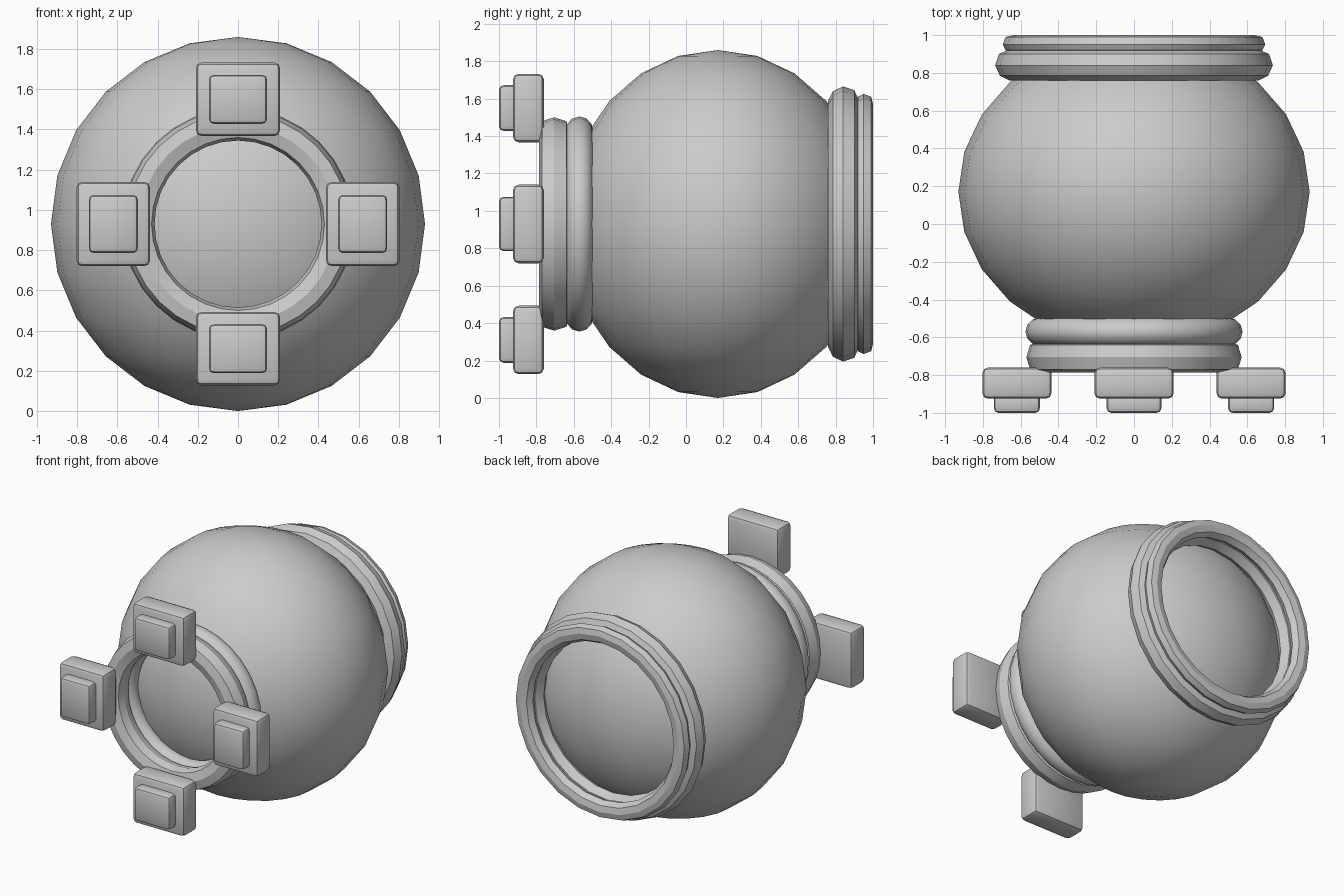
import bpy, bmesh, math
from mathutils import Matrix

if "Cube" in bpy.data.objects:
    bpy.data.objects.remove(bpy.data.objects["Cube"])

CZ = 0.93  # height of the central axis, which runs along y

grey = bpy.data.materials.new("light_grey")
grey.diffuse_color = (0.6, 0.6, 0.6, 1)
grey.use_nodes = True
grey.node_tree.nodes["Principled BSDF"].inputs["Base Color"].default_value = grey.diffuse_color


def finish(name, bm, angle):
    bmesh.ops.recalc_face_normals(bm, faces=bm.faces)
    me = bpy.data.meshes.new(name)
    bm.to_mesh(me)
    bm.free()
    me.materials.append(grey)
    ob = bpy.data.objects.new(name, me)
    bpy.context.collection.objects.link(ob)
    bpy.ops.object.select_all(action='DESELECT')
    ob.select_set(True)
    bpy.context.view_layer.objects.active = ob
    bpy.ops.object.shade_smooth_by_angle(angle=math.radians(angle))
    return ob


def ring(name, profile, segments=24, angle=20):
    """Revolve a closed (radius, y) profile around the central axis."""
    bm = bmesh.new()
    loops = []
    for i in range(segments):
        a = 2 * math.pi * i / segments
        loops.append([bm.verts.new((r * math.cos(a), y, CZ + r * math.sin(a)))
                      for r, y in profile])
    n = len(profile)
    for i in range(segments):
        p, q = loops[i], loops[(i + 1) % segments]
        for j in range(n):
            k = (j + 1) % n
            bm.faces.new((p[j], p[k], q[k], q[j]))
    return finish(name, bm, angle)


def block(name, half_tangent, half_radial, y0, y1, bevel, turn):
    """Rounded block placed above the axis, then turned around it."""
    bm = bmesh.new()
    bmesh.ops.create_cube(bm, size=2)
    bmesh.ops.scale(bm, verts=bm.verts,
                    vec=(half_tangent, (y1 - y0) / 2, half_radial))
    bmesh.ops.bevel(bm, geom=bm.edges[:], offset=bevel, segments=2,
                    profile=0.5, affect='EDGES')
    bm.transform(Matrix.Translation((0, 0, CZ))
                 @ Matrix.Rotation(turn, 4, 'Y')
                 @ Matrix.Translation((0, (y0 + y1) / 2, 0.62)))
    return finish(name, bm, 30)


# Body: slightly flattened globe
bm = bmesh.new()
bmesh.ops.create_uvsphere(bm, u_segments=24, v_segments=12, radius=1)
bm.transform(Matrix.Translation((0, 0.17, CZ))
             @ Matrix.Diagonal((0.93, 0.82, 0.93, 1)))
finish("globe_body", bm, 60)

# Rear collar: wide band plus thinner end band
ring("rear_collar", [(0.56, 0.84), (0.59, 0.78), (0.66, 0.76), (0.71, 0.785),
                     (0.735, 0.84), (0.715, 0.90), (0.66, 0.925), (0.59, 0.90)])
ring("rear_rim", [(0.57, 0.95), (0.59, 0.91), (0.64, 0.90), (0.68, 0.92),
                  (0.695, 0.95), (0.68, 0.99), (0.64, 1.0), (0.595, 0.99)])

# Front collar: soft rounded ring plus faceted rim
soft = [(0.495 + 0.08 * math.cos(2 * math.pi * i / 12),
         -0.57 + 0.075 * math.sin(2 * math.pi * i / 12)) for i in range(12)]
ring("front_collar", soft, 32, 60)
ring("front_rim", [(0.415, -0.71), (0.43, -0.765), (0.49, -0.785), (0.55, -0.77),
                   (0.57, -0.705), (0.55, -0.64), (0.49, -0.62), (0.43, -0.65)], 32)

# Four clamps around the front opening, each with a small raised pad
for i, side in enumerate(("top", "right", "bottom", "left")):
    turn = i * math.pi / 2
    block(side + "_clamp", 0.21, 0.183, -0.925, -0.76, 0.03, turn)
    block(side + "_clamp_pad", 0.145, 0.122, -1.0, -0.90, 0.025, turn)
